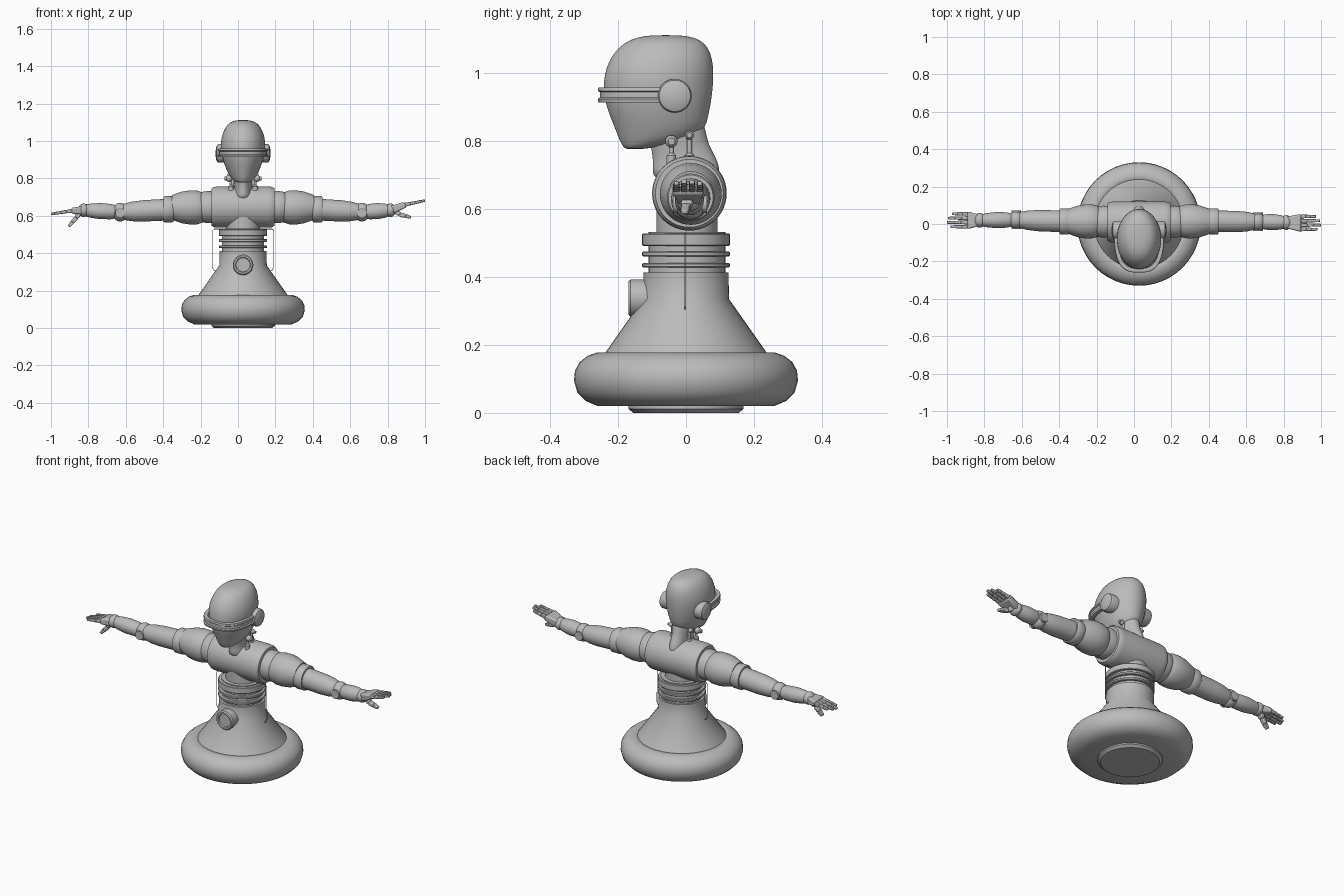
import bpy, bmesh
from math import pi, sin, cos, copysign, radians
from mathutils import Vector

cube = bpy.data.objects.get("Cube")
if cube:
    bpy.data.objects.remove(cube)

CX = 0.027  # body centre line

grey = bpy.data.materials.new("plain grey")
grey.use_nodes = True
grey.diffuse_color = (0.5, 0.5, 0.5, 1)
grey.node_tree.nodes["Principled BSDF"].inputs["Base Color"].default_value = (0.5, 0.5, 0.5, 1)


def finish(name, bm, angle=35):
    bmesh.ops.recalc_face_normals(bm, faces=bm.faces)
    mesh = bpy.data.meshes.new(name)
    for f in bm.faces:
        f.smooth = True
    bm.to_mesh(mesh)
    bm.free()
    mesh.set_sharp_from_angle(angle=radians(angle))
    mesh.materials.append(grey)
    obj = bpy.data.objects.new(name, mesh)
    bpy.context.collection.objects.link(obj)
    return obj


def loft(name, rings, angle=35):
    """Skin a list of equal closed rings and cap both ends."""
    bm = bmesh.new()
    loops = [[bm.verts.new(p) for p in ring] for ring in rings]
    n = len(loops[0])
    for a, b in zip(loops, loops[1:]):
        for i in range(n):
            j = (i + 1) % n
            bm.faces.new((a[i], a[j], b[j], b[i]))
    bm.faces.new(loops[0])
    bm.faces.new(loops[-1])
    return finish(name, bm, angle)


def lathe(name, profile, origin, axis=(0, 0, 1), sides=40, angle=35):
    """Revolve (distance along axis, radius) points."""
    q = Vector(axis).to_track_quat('Z', 'Y')
    ring = [(cos(2 * pi * i / sides), sin(2 * pi * i / sides)) for i in range(sides)]
    return loft(name, [[Vector(origin) + q @ Vector((r * c, r * s, d)) for c, s in ring]
                       for d, r in profile], angle)


def ball(name, centre, radius, squash=(1, 1, 1)):
    bm = bmesh.new()
    bmesh.ops.create_uvsphere(bm, u_segments=24, v_segments=14, radius=radius)
    for v in bm.verts:
        v.co = Vector(centre) + Vector([a * b for a, b in zip(v.co, squash)])
    return finish(name, bm)


def oval_stack(name, levels, sides=40):
    """Oval sections: height, front y, back y, half width."""
    rings = []
    for z, front, back, half in levels:
        rings.append([(CX + half * cos(2 * pi * i / sides),
                       (front + back) / 2 + (back - front) / 2 * sin(2 * pi * i / sides), z)
                      for i in range(sides)])
    obj = loft(name, rings, 60)
    sub = obj.modifiers.new("Smooth", 'SUBSURF')
    sub.levels = sub.render_levels = 1
    return obj


def bar(name, start, end, w0, w1, t0, t1):
    """Tapered, bevelled block between two points in an x-z plane."""
    start, end = Vector(start), Vector(end)
    d = (end - start).normalized()
    side = Vector((0, 1, 0))
    up = d.cross(side)
    rings = [[p + side * w * a + up * t * b for a, b in ((-.5, -.5), (.5, -.5), (.5, .5), (-.5, .5))]
             for p, w, t in ((start, w0, t0), (end, w1, t1))]
    obj = loft(name, rings)
    bev = obj.modifiers.new("Bevel", 'BEVEL')
    bev.width = min(w0, w1, t0, t1) * 0.25
    bev.segments = 2
    return obj


# Base: foot disc, fat rounded ring, cone and neck of the pedestal
lathe("base_foot", [(0, .155), (.012, .17), (.03, .17)], (CX, 0, 0), sides=48)
lathe("base_ring", [(.02, .14), (.02, .26), (.035, .295), (.06, .32), (.095, .33), (.125, .327),
                    (.15, .313), (.168, .29), (.178, .262), (.176, .236), (.16, .22)],
      (CX, 0, 0), sides=48, angle=45)
lathe("pedestal", [(.16, .25), (.335, .127), (.413, .125)], (CX, 0, 0), sides=48)

# Waist with three stacked rings
lathe("waist_column", [(.4, .113), (.533, .113), (.533, .09), (.64, .09)], (CX, .003, 0), sides=48)
for low, high in ((.428, .442), (.461, .476), (.492, .528)):
    lathe("waist_ring", [(low, .1), (low, .126), (low + .003, .129), (high - .003, .129),
                         (high, .126), (high, .1)], (CX, 0, 0), sides=48)

# Round knob on the front
lathe("front_knob", [(.1, .055), (.163, .055), (.17, .049), (.17, .04), (.162, .037), (.162, .005)],
      (CX, 0, .338), (0, -1, 0))

# Torso barrel
lathe("torso", [(-.168, .07), (-.168, .1), (-.155, .108), (-.135, .11), (.135, .11),
                (.155, .108), (.168, .1), (.168, .07)], (CX, .01, .647), (1, 0, 0), sides=48)

# Neck and head
oval_stack("neck", [(.68, -.1, .1, .06), (.72, -.098, .1, .05), (.75, -.097, .09, .046),
                    (.79, -.105, .066, .048), (.83, -.11, .058, .055), (.87, -.1, .05, .055)])
oval_stack("head", [(.777, -.175, -.13, .02), (.781, -.183, -.1, .04), (.8, -.195, .015, .064),
                    (.835, -.208, .058, .084), (.88, -.227, .067, .102), (.93, -.243, .077, .115),
                    (.98, -.243, .081, .12), (1.02, -.235, .081, .116), (1.06, -.214, .074, .102),
                    (1.09, -.184, .056, .083), (1.107, -.145, .025, .057), (1.113, -.1, -.02, .02)])

# Wrap-around visor with a groove between two rails
section = ((-.012, -.022), (.008, -.022), (.01, -.012), (.004, -.008),
           (.004, .008), (.01, .012), (.008, .022), (-.012, .022))
visor = []
for i in range(33):
    a = pi * i / 32
    c, s = cos(a), sin(a)
    c, s = copysign(abs(c) ** .7, c), s ** .7
    visor.append([(CX + (.124 + d) * c, -.04 - (.21 + d) * s, .937 + h) for d, h in section])
loft("visor", visor)

# Ear caps, neck terminals and side wires
for s in (1, -1):
    lathe("ear_cap", [(.09, .05), (.13, .05), (.138, .046), (.144, .033), (.147, .012)],
          (CX, -.033, .934), (s, 0, 0))
    for y, z, r, x in ((-.043, .8, .018, .075), (.01, .818, .013, .065)):
        ball("terminal_ball", (CX + s * x, y, z), r)
        lathe("terminal_cap", [(0, r * .6), (r * 1.3, r * .6), (r * 1.3, r * .3)],
              (CX + s * x, y, z), (s, 0, 0), 16)
        lathe("terminal_stem", [(.715, .014), (.758, .014), (.765, .007), (z, .007)],
              (CX + s * (x - .01), y, 0), sides=16)
    wire = bpy.data.curves.new("side_wire", 'CURVE')
    wire.dimensions = '3D'
    wire.bevel_depth = .002
    wire.bevel_resolution = 1
    wire.use_fill_caps = True
    path = wire.splines.new('POLY')
    points = ((.1, .53), (.155, .53), (.165, .52), (.165, .325), (.155, .308), (.125, .3))
    path.points.add(len(points) - 1)
    for p, (x, z) in zip(path.points, points):
        p.co = (CX + s * x, -.003, z, 1)
    wire.materials.append(grey)
    bpy.context.collection.objects.link(bpy.data.objects.new("side_wire", wire))


# Arms: side, name, stretch, depth, then wrist, knuckle, fingertip and thumb points
def arm(s, tag, stretch, y, wrist, knuckle, tip, thumb0, thumb1):
    out = (s, 0, 0)

    def far(d):
        return .425 + (d - .425) * stretch

    lathe(tag + "_shoulder_cap", [(.14, .082), (.19, .086), (.225, .08), (.25, .06)],
          (CX, .012, .647), out)
    lathe(tag + "_shoulder", [(.19, .06), (.215, .08), (.245, .09), (.285, .091), (.325, .085),
                              (.355, .075), (.38, .066)], (CX, .014, .645), out)
    lathe(tag + "_arm_band", [(.372, .05), (.372, .066), (.378, .07), (.419, .07),
                              (.425, .066), (.425, .05)], (CX, .014, .635), out)
    elbow = Vector((CX + s * far(.636), y, .62))
    shoulder = Vector((CX + s * .41, .014, .633))
    reach = elbow - shoulder
    span = reach.length
    lathe(tag + "_upper_arm", [(0, .058), (span * .5, .057), (span * .75, .052), (span * .92, .043)],
          shoulder, reach, 32)
    ball(tag + "_elbow", elbow, .05, (.85, .95, 1))
    lathe(tag + "_elbow_pin", [(-.05, .02), (-.05, .026), (.05, .026), (.05, .02)],
          elbow + Vector((0, 0, -.005)), (0, 1, 0), 24)
    wrist = Vector(wrist)
    reach = wrist - elbow
    span = reach.length
    lathe(tag + "_forearm", [(span * .15, .036), (span * .25, .041), (span * .55, .043),
                             (span * .8, .038), (span, .03)], elbow, reach, 32)
    ball(tag + "_wrist", wrist, .036, (.85, 1.1, 1))

    # Palm, four jointed fingers and a thumb
    knuckle, tip = Vector(knuckle), Vector(tip)
    bar(tag + "_palm", wrist, knuckle, .06, .095, .045, .032)
    reach = tip - knuckle
    for k, length in enumerate((.82, 1, .94, .74)):
        base = knuckle + Vector((0, (k - 1.5) * .023, 0))
        for j in range(3):
            a = base + reach * length * (j / 3 - .03)
            b = base + reach * length * ((j + 1) / 3)
            w = .021 - .002 * j
            bar(tag + "_finger", a, b, w, w - .003, w, w - .005)
    thumb0, thumb1 = Vector(thumb0), Vector(thumb1)
    middle = thumb0.lerp(thumb1, .5)
    bar(tag + "_thumb_root", wrist.lerp(knuckle, .2), thumb0, .04, .03, .03, .024)
    bar(tag + "_thumb_middle", thumb0, middle, .028, .026, .024, .022)
    bar(tag + "_thumb_tip", middle, thumb1, .026, .02, .022, .014)


arm(1, "left", 1.0, .012, (.815, .008, .63), (.895, .006, .66), (1.0, .006, .682),
    (.865, .0, .607), (.925, -.004, .592))
arm(-1, "right", 1.1, .022, (-.825, .02, .63), (-.89, .02, .627), (-1.0, .02, .61),
    (-.865, .014, .59), (-.905, .01, .543))
